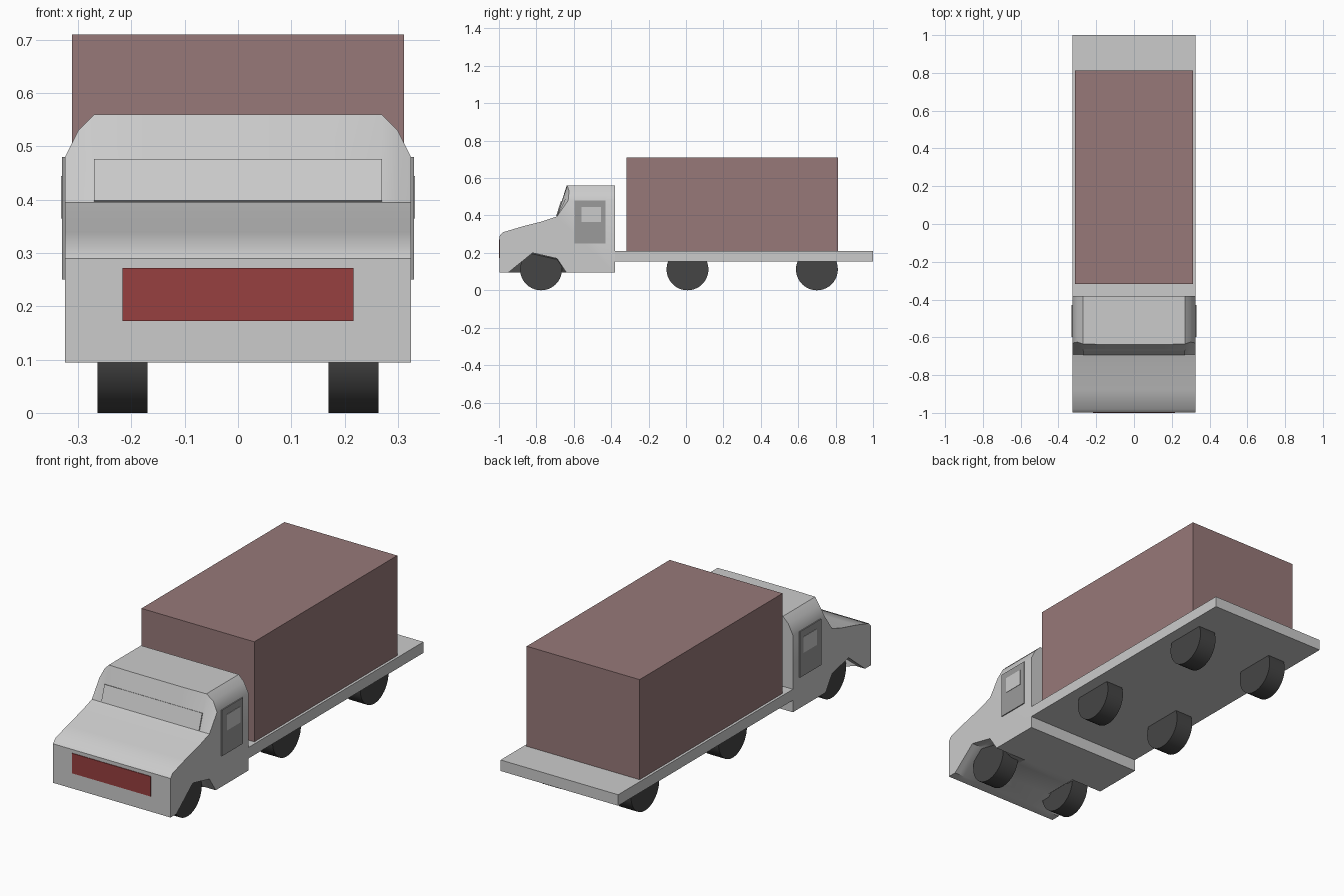
import bpy, bmesh
from math import pi, radians, atan2
from mathutils import Vector

if "Cube" in bpy.data.objects:
    bpy.data.objects.remove(bpy.data.objects["Cube"])


def colour(name, rgb):
    m = bpy.data.materials.new(name)
    m.diffuse_color = (*rgb, 1)
    m.use_nodes = True
    m.node_tree.nodes["Principled BSDF"].inputs["Base Color"].default_value = m.diffuse_color
    return m


rubber = colour("rubber", (0.06, 0.06, 0.06))
brown = colour("cargo_brown", (0.31, 0.19, 0.19))
red = colour("grille_red", (0.31, 0.05, 0.05))
dark_grey = colour("door_grey", (0.33, 0.33, 0.33))


def box(name, x, y, z, mat=None):
    lo, hi = Vector((x[0], y[0], z[0])), Vector((x[1], y[1], z[1]))
    bpy.ops.mesh.primitive_cube_add(size=1, location=(lo + hi) / 2)
    ob = bpy.context.object
    ob.name = name
    ob.scale = hi - lo
    if mat:
        ob.data.materials.append(mat)
    return ob


def smooth(ob, angle):
    bpy.ops.object.select_all(action='DESELECT')
    ob.select_set(True)
    bpy.context.view_layer.objects.active = ob
    bpy.ops.object.shade_smooth_by_angle(angle=radians(angle))


# Cab: side profiles lofted across the width
def cab_profile(roof_z, roof_y, arch):
    low = 0.095
    a = lambda z: low + (z - low) * arch
    return [(-0.997, low), (-0.997, 0.29), (-0.98, 0.31), (-0.88, 0.34),
            (-0.77, 0.368), (-0.69, 0.395), (roof_y, roof_z),
            (-0.38, roof_z), (-0.38, low), (-0.64, low),
            (-0.69, a(0.17)), (-0.82, a(0.20)), (-0.95, low)]


half = [(0.325, 0.48, -0.63, 1), (0.30, 0.53, -0.625, 1),
        (0.27, 0.56, -0.635, 1), (0.15, 0.56, -0.638, 0)]
stations = half + [(-x, *rest) for x, *rest in reversed(half)]
bm = bmesh.new()
rings = [[bm.verts.new((x, y, z)) for y, z in cab_profile(*p)] for x, *p in stations]
for r, s in zip(rings, rings[1:]):
    for i in range(len(r)):
        j = (i + 1) % len(r)
        bm.faces.new((r[i], r[j], s[j], s[i]))
bm.faces.new(rings[0])
bm.faces.new(rings[-1])
bmesh.ops.recalc_face_normals(bm, faces=bm.faces)
mesh = bpy.data.meshes.new("cab")
bm.to_mesh(mesh)
bm.free()
cab = bpy.data.objects.new("cab", mesh)
bpy.context.collection.objects.link(cab)
smooth(cab, 38)

# Windscreen plate lying on the sloped cab front
screen = box("windscreen", (-0.27, 0.27), (-0.682, -0.672), (0.395, 0.477))
screen.rotation_euler.x = -atan2(0.053, 0.165)

# Front grille
box("grille", (-0.217, 0.217), (-1.0, -0.985), (0.172, 0.272), red)

# Flat bed and cargo box
box("flat_bed", (-0.325, 0.325), (-0.40, 1.0), (0.155, 0.21))
box("cargo_box", (-0.312, 0.312), (-0.317, 0.812), (0.21, 0.71), brown)

for side, s in (("left", -1), ("right", 1)):
    # Doors with windows
    box(f"{side}_door", sorted((s * 0.315, s * 0.330)), (-0.597, -0.43), (0.25, 0.48), dark_grey)
    box(f"{side}_window", sorted((s * 0.32, s * 0.332)), (-0.56, -0.455), (0.365, 0.445))
    # Wheels
    for place, y in (("front", -0.775), ("middle", 0.008), ("rear", 0.70)):
        bpy.ops.mesh.primitive_cylinder_add(vertices=40, radius=0.112, depth=0.094,
                                            location=(s * 0.217, y, 0.112),
                                            rotation=(0, pi / 2, 0))
        wheel = bpy.context.object
        wheel.name = f"{place}_{side}_wheel"
        wheel.data.materials.append(rubber)
        smooth(wheel, 30)
